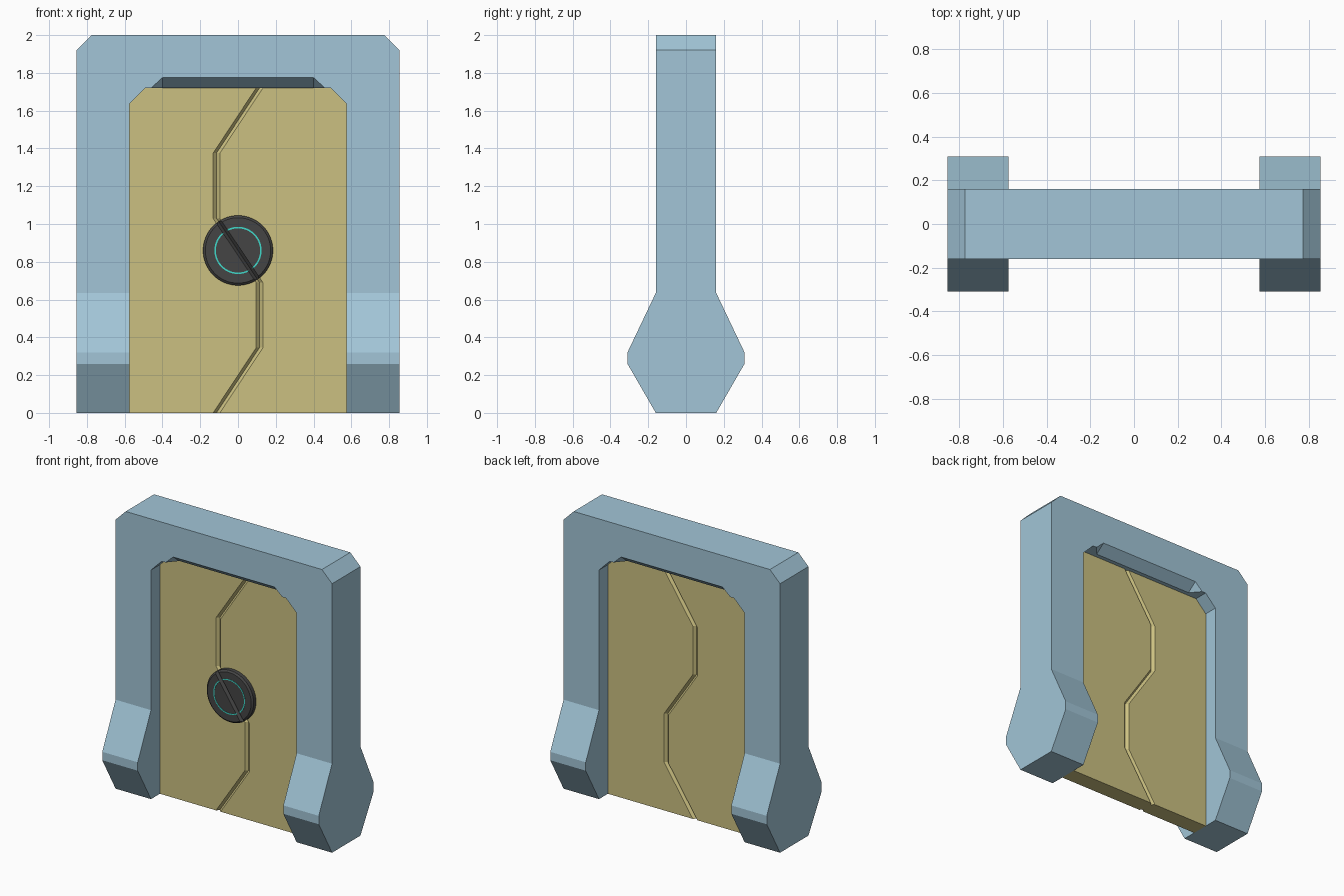
import bpy, bmesh
from math import cos, sin, pi
from mathutils import Vector

if "Cube" in bpy.data.objects:
    bpy.data.objects.remove(bpy.data.objects["Cube"])


def material(name, rgb):
    m = bpy.data.materials.new(name)
    m.diffuse_color = (*rgb, 1)
    m.use_nodes = True
    m.node_tree.nodes["Principled BSDF"].inputs["Base Color"].default_value = m.diffuse_color
    return m


BLUE = material("pale_blue", (0.36, 0.56, 0.68))
GOLD = material("khaki", (0.60, 0.53, 0.22))
DARK = material("charcoal", (0.06, 0.06, 0.06))
TEAL = material("teal", (0.05, 0.70, 0.60))


def loft(bm, loops, closed=False):
    """Skin matching loops; cap the ends unless the loops close on themselves."""
    rows = [[bm.verts.new(p) for p in loop] for loop in loops]
    n = len(rows[0])
    pairs = list(zip(rows, rows[1:])) + ([(rows[-1], rows[0])] if closed else [])
    for a, b in pairs:
        for i in range(n):
            j = (i + 1) % n
            bm.faces.new((a[i], a[j], b[j], b[i]))
    if not closed:
        bm.faces.new(rows[0])
        bm.faces.new(rows[-1])


def finish(name, bm, mat=None):
    bmesh.ops.recalc_face_normals(bm, faces=bm.faces)
    me = bpy.data.meshes.new(name)
    bm.to_mesh(me)
    bm.free()
    ob = bpy.data.objects.new(name, me)
    bpy.context.collection.objects.link(ob)
    if mat:
        me.materials.append(mat)
    return ob


def hull(name, points):
    bm = bmesh.new()
    for p in points:
        bm.verts.new(p)
    bmesh.ops.convex_hull(bm, input=bm.verts)
    ob = finish(name, bm)
    ob.hide_render = True
    ob.hide_viewport = True
    return ob


def cut(ob, cutter):
    mod = ob.modifiers.new("cut", 'BOOLEAN')
    mod.operation = 'DIFFERENCE'
    mod.solver = 'EXACT'
    mod.object = cutter


# Frame: arch above the feet, then two flared legs welded to it
JOIN = 0.635
right = [(0.575, JOIN), (0.855, JOIN), (0.855, 1.92), (0.775, 2.0)]
inner = [(0.49, 1.72), (0.575, 1.635)]
arch = (right + [(-x, z) for x, z in reversed(right)]
        + [(-x, z) for x, z in reversed(inner)] + inner)
bm = bmesh.new()
loft(bm, [[(x, y, z) for x, z in arch] for y in (-0.16, 0.16)])
half = [(0.16, 0), (0.31, 0.26), (0.31, 0.32), (0.16, JOIN)]
leg = half + [(-y, z) for y, z in reversed(half)]
for s in (-1, 1):
    loft(bm, [[(s * x, y, z) for y, z in leg] for x in (0.575, 0.855)])
bmesh.ops.remove_doubles(bm, verts=bm.verts, dist=1e-4)
seam_faces = [f for f in bm.faces if all(abs(v.co.z - JOIN) < 1e-4 for v in f.verts)]
bmesh.ops.delete(bm, geom=seam_faces, context='FACES_ONLY')
frame = finish("door_frame", bm, BLUE)

# Sloped recess in the lintel, front and back
for s, side in ((-1, "front"), (1, "back")):
    pts = []
    for m in (-1, 1):
        pts += [(m * 0.40, s * 0.09, 1.72), (m * 0.40, s * 0.09, 1.70),
                (m * 0.40, s * 0.195, 1.8025),
                (m * 0.49, s * 0.195, 1.72), (m * 0.49, s * 0.195, 1.70)]
    cut(frame, hull("lintel_cutter_" + side, pts))

# Door: two leaves meeting in a zigzag seam with bevelled edges
S, W, T = 0.114, 0.018, 0.06
seam = [(S, 1.72), (-S, 1.375), (-S, 1.03), (S, 0.69), (S, 0.345), (-S, 0)]
for s, side in ((-1, "left"), (1, "right")):
    loops = []
    for y, off in ((-T, W), (-T + W, 0), (T - W, 0), (T, W)):
        outline = [(s * 0.575, 0), (s * 0.575, 1.635), (s * 0.49, 1.72)]
        outline += [(x + s * off, z) for x, z in seam]
        loops.append([(x, y, z) for x, z in outline])
    bm = bmesh.new()
    loft(bm, loops)
    finish("door_leaf_" + side, bm, GOLD)

# Round lock and inlaid ring on the front
CZ, N = 0.86, 64


def circle(r, y):
    return [(r * cos(2 * pi * i / N), y, CZ + r * sin(2 * pi * i / N)) for i in range(N)]


bm = bmesh.new()
loft(bm, [circle(0.185, -T + 0.005), circle(0.185, -0.088), circle(0.173, -0.098)])
lock = finish("lock_disc", bm, DARK)
bm = bmesh.new()
loft(bm, [circle(0.117, -0.094), circle(0.117, -0.100),
          circle(0.125, -0.100), circle(0.125, -0.094)], closed=True)
ring = finish("lock_ring", bm, TEAL)

# V groove across the lock, following the seam
along = Vector((S, 0, -0.17)).normalized() * 0.3
across = Vector((0.17, 0, S)).normalized()
centre = Vector((0, 0, CZ))
groove = hull("groove_cutter", [centre + e * along + w * across + Vector((0, y, 0))
                                for e in (-1, 1)
                                for w, y in ((0, -0.080), (-0.025, -0.110), (0.025, -0.110))])
for ob in (lock, ring):
    cut(ob, groove)
